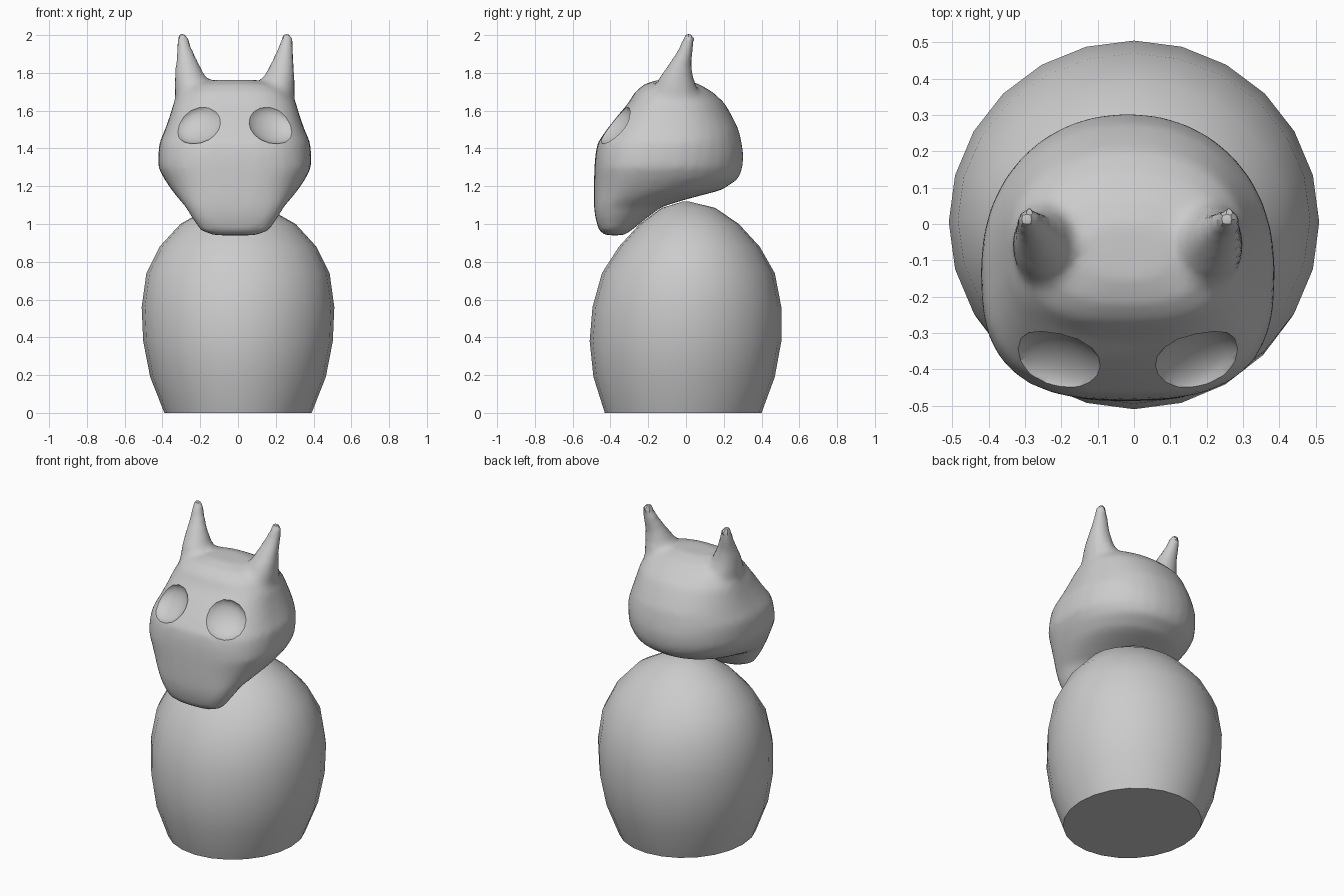
import bpy, bmesh
from math import sin, cos, pi, radians

if "Cube" in bpy.data.objects:
    bpy.data.objects.remove(bpy.data.objects["Cube"])

CX = -0.017  # the head sits slightly off centre


def loft(bm, rings):
    """Skin a list of closed rings and cap both ends."""
    loops = [[bm.verts.new(p) for p in ring] for ring in rings]
    n = len(loops[0])
    for a, b in zip(loops, loops[1:]):
        for i in range(n):
            j = (i + 1) % n
            bm.faces.new((a[i], a[j], b[j], b[i]))
    bm.faces.new(loops[0][::-1])
    bm.faces.new(loops[-1])


def make_object(name, bm):
    bmesh.ops.recalc_face_normals(bm, faces=bm.faces)
    mesh = bpy.data.meshes.new(name)
    bm.to_mesh(mesh)
    bm.free()
    ob = bpy.data.objects.new(name, mesh)
    bpy.context.collection.objects.link(ob)
    return ob


def activate(ob):
    bpy.ops.object.select_all(action='DESELECT')
    ob.select_set(True)
    bpy.context.view_layer.objects.active = ob


def oval(cx, cy, z, rx, ry, n):
    return [(cx + rx * cos(2 * pi * i / n), cy + ry * sin(2 * pi * i / n), z) for i in range(n)]


def head_ring(z, hw, front, mid, back, n=32):
    """Ring with a squarer front and a rounder back."""
    pts = []
    for i in range(n):
        c, s = cos(2 * pi * i / n), sin(2 * pi * i / n)
        e = 2 / 2.8 if s < 0 else 2 / 2.1
        x = hw * abs(c) ** e * (1 if c > 0 else -1)
        y = mid + (back - mid if s > 0 else front - mid) * (1 if s > 0 else -1) * abs(s) ** e * (1 if s > 0 else -1)
        if s < 0:
            y = mid + (front - mid) * abs(s) ** e
        pts.append((CX + x, y, z))
    return pts


# body: egg with a flat base (z, half width, front y, back y)
body_profile = [(0, .39, -.43, .40), (.19, .465, -.49, .47), (.38, .502, -.51, .505),
                (.56, .51, -.495, .505), (.74, .485, -.445, .47), (.88, .415, -.355, .39),
                (1.0, .305, -.245, .28), (1.085, .155, -.13, .155), (1.118, .02, -.02, .02)]
bm = bmesh.new()
loft(bm, [oval(0, (f + b) / 2, z, w, (b - f) / 2, 24) for z, w, f, b in body_profile])
body = make_object("body", bm)

# head with muzzle (z, half width, front y, widest y, back y)
head_profile = [(.94, .11, -.43, -.39, -.33), (.965, .18, -.46, -.39, -.29),
                (1.03, .225, -.48, -.38, -.21), (1.09, .26, -.487, -.36, -.13),
                (1.13, .295, -.488, -.30, .00), (1.18, .335, -.488, -.22, .19),
                (1.24, .375, -.487, -.16, .28), (1.30, .405, -.485, -.14, .30),
                (1.37, .405, -.48, -.12, .305), (1.43, .40, -.468, -.10, .295),
                (1.50, .37, -.42, -.08, .28), (1.57, .345, -.365, -.06, .245),
                (1.64, .325, -.305, -.05, .205), (1.70, .285, -.27, -.05, .14),
                (1.74, .22, -.22, -.06, .07), (1.763, .11, -.15, -.06, .0)]
bm = bmesh.new()
loft(bm, [head_ring(*r) for r in head_profile])

# ears (z, x, y, x radius, y radius)
ear_profile = [(1.50, .21, -.06, .09, .14), (1.70, .218, -.06, .102, .125),
               (1.78, .236, -.05, .083, .09), (1.85, .252, -.03, .063, .06),
               (1.92, .266, -.002, .045, .043), (1.98, .276, .014, .033, .033),
               (2.012, .276, .018, .022, .024)]
for side in (-1, 1):
    loft(bm, [oval(CX + side * x, y, z, rx, ry, 12) for z, x, y, rx, ry in ear_profile])
head = make_object("head", bm)

# blend ears into the head
remesh = head.modifiers.new("blend", 'REMESH')
remesh.mode = 'VOXEL'
remesh.voxel_size = 0.022
smooth = head.modifiers.new("soften", 'SMOOTH')
smooth.factor = 0.5
smooth.iterations = 5

# eye sockets: shallow bowls pressed into the sloped brow
cutters = []
for side in (-1, 1):
    bpy.ops.mesh.primitive_uv_sphere_add(
        segments=16, ring_count=12, radius=1,
        location=(CX + side * .19, -.39, 1.53), scale=(.135, .125, .065),
        rotation=(radians(50), radians(side * 14), radians(side * 16)))
    cutter = bpy.context.object
    cutter.name = "eye_socket_cutter"
    cutter.hide_render = True
    cut = head.modifiers.new("socket", 'BOOLEAN')
    cut.operation = 'DIFFERENCE'
    cut.solver = 'EXACT'
    cut.object = cutter
    cutters.append(cutter)

activate(head)
for name in [m.name for m in head.modifiers]:
    bpy.ops.object.modifier_apply(modifier=name)
for cutter in cutters:
    bpy.data.objects.remove(cutter)

# smooth shading with crisp socket rims and base edge
for ob in (body, head):
    activate(ob)
    bpy.ops.object.shade_smooth_by_angle(angle=radians(35))
